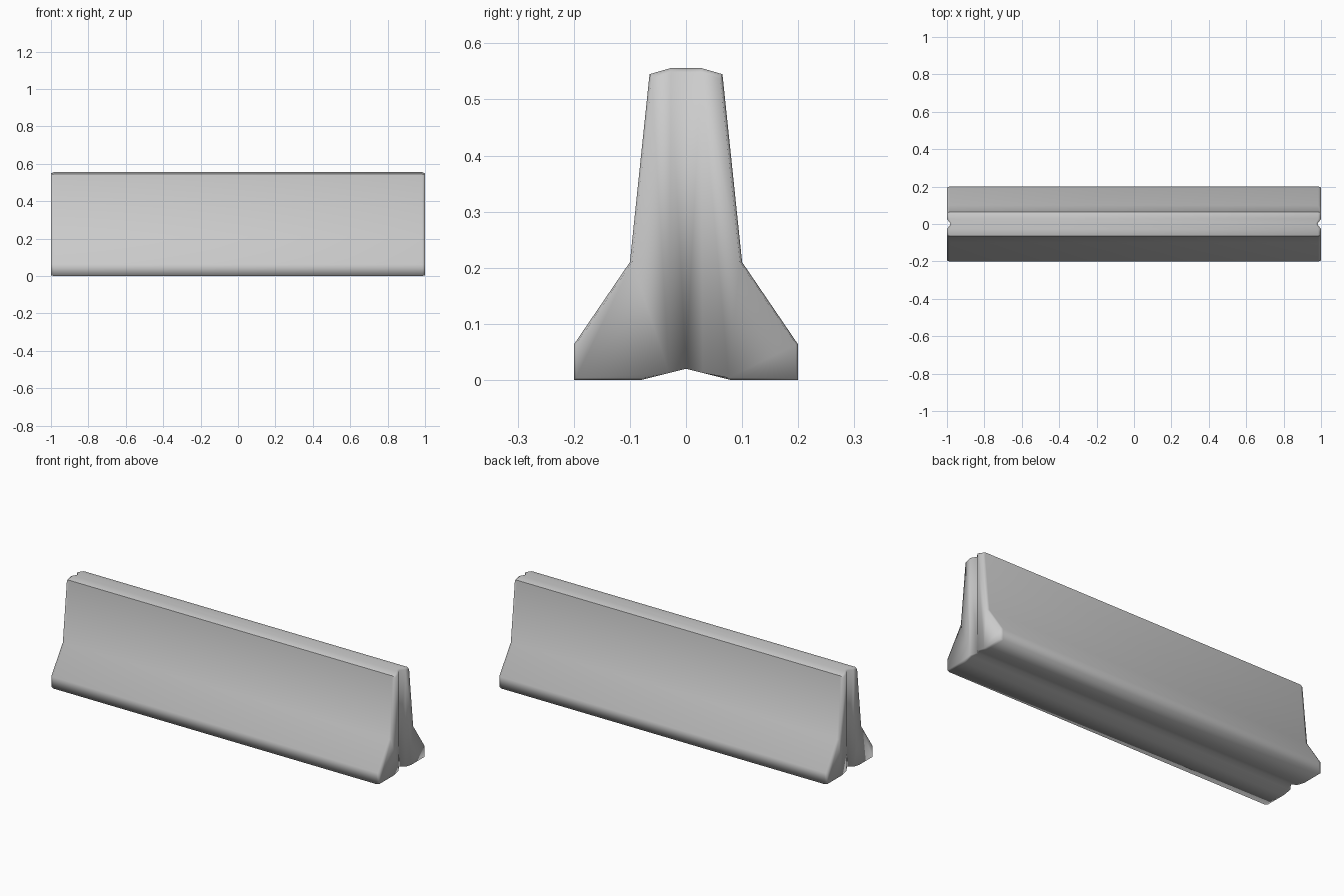
import bpy
import bmesh

cube = bpy.data.objects.get("Cube")
if cube:
    bpy.data.objects.remove(cube, do_unlink=True)

# Plain concrete
concrete = bpy.data.materials.new("concrete_grey")
concrete.use_nodes = True
grey = (0.6, 0.6, 0.6, 1)
concrete.diffuse_color = grey
concrete.node_tree.nodes["Principled BSDF"].inputs["Base Color"].default_value = grey

# Half cross-section (y, z), from the underside groove up to the crown
half = [(0, 0.02), (0.03, 0.0125), (0.08, 0), (0.2, 0), (0.2, 0.063),
        (0.1, 0.21), (0.065, 0.545), (0.027, 0.556), (0, 0.556)]
last = len(half) - 1
shoulder = last - 2
profile = half + [(-y, z) for y, z in half[-2:0:-1]]
count = len(profile)

bm = bmesh.new()


def ring(side, x, centre_x, inset):
    """One closed section; the centre points sit back to form the end notch."""
    verts = []
    for y, z in profile:
        if abs(y) > 0.05:
            y -= inset if y > 0 else -inset
        z += inset if z < 0.01 else (-2 * inset if z > 0.5 else 0)
        verts.append(bm.verts.new((side * (centre_x if y == 0 else x), y, z)))
    return verts


rings = [ring(-1, 1, 0.98, 0.004), ring(-1, 0.985, 0.97, 0),
         ring(1, 0.985, 0.97, 0), ring(1, 1, 0.98, 0.004)]

# Long body and chamfered end rims
for a, b in zip(rings, rings[1:]):
    for i in range(count):
        j = (i + 1) % count
        bm.faces.new((a[i], a[j], b[j], b[i]))

# End faces: a flat cheek on each side of a V-shaped vertical notch
for r in (rings[0], rings[-1]):
    bm.faces.new(r[1:last])
    bm.faces.new(r[last + 1:])
    bm.faces.new((r[0], r[1], r[last - 1], r[last]))
    bm.faces.new((r[0], r[last], r[last + 1], r[-1]))

bmesh.ops.recalc_face_normals(bm, faces=bm.faces)
for face in bm.faces:
    face.smooth = True

# Crisp shoulder lines under the crown
for a, b in zip(rings, rings[1:]):
    for i in (shoulder, count - shoulder):
        bm.edges.get((a[i], b[i])).smooth = False

mesh = bpy.data.meshes.new("road_barrier")
bm.to_mesh(mesh)
bm.free()
mesh.materials.append(concrete)
barrier = bpy.data.objects.new("road_barrier", mesh)
bpy.context.collection.objects.link(barrier)
